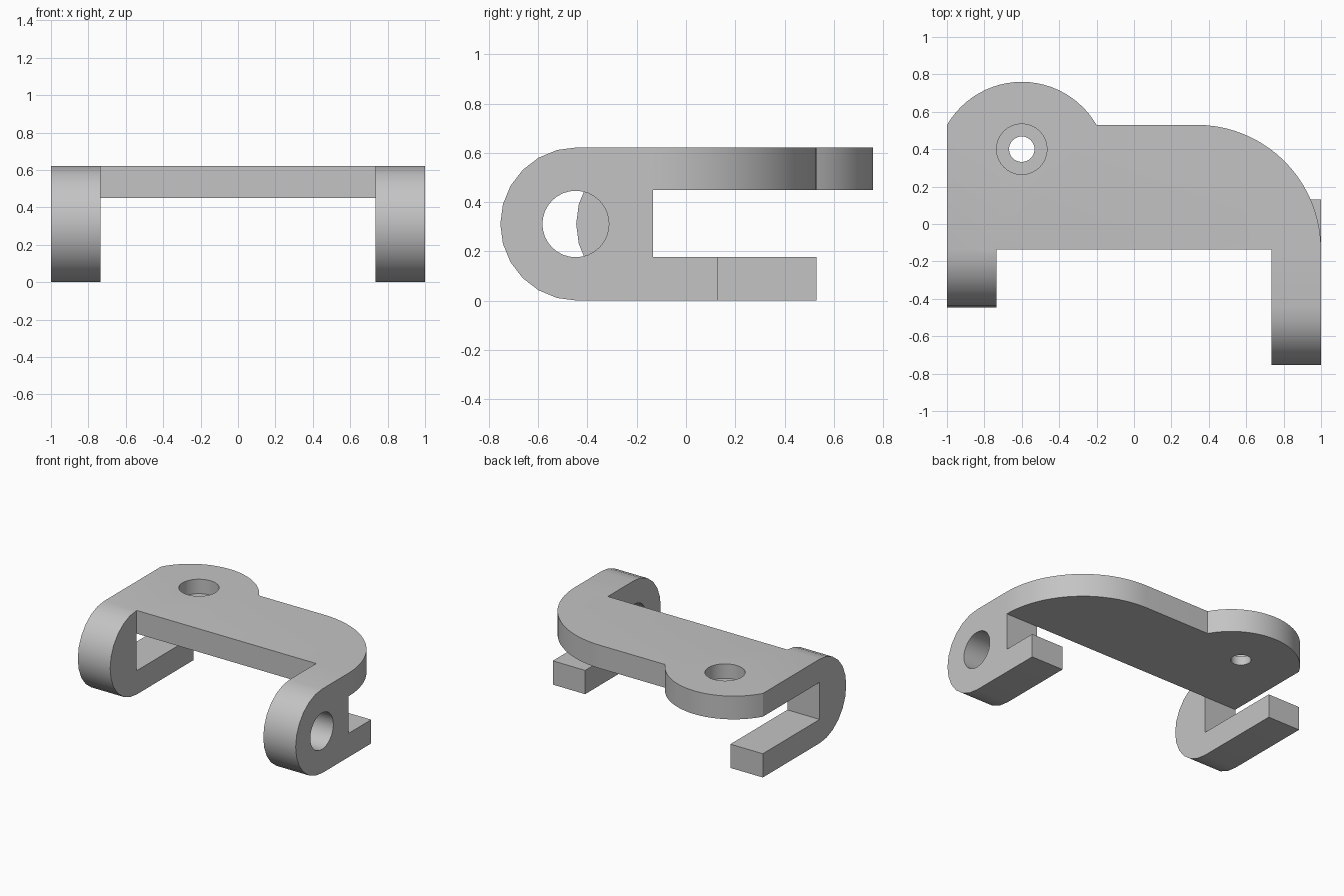
import bpy
import bmesh
from math import sin, cos, pi, radians
from mathutils import Vector

if "Cube" in bpy.data.objects:
    bpy.data.objects.remove(bpy.data.objects["Cube"], do_unlink=True)

# Shared dimensions
HEIGHT = 0.622
PLATE_BOTTOM = 0.45
ARM_TOP = 0.176
RADIUS = HEIGHT / 2
EDGE_Y = -0.135
BACK_Y = 0.53
HOOK_INNER = 0.735

grey = bpy.data.materials.new("plain grey")
grey.use_nodes = True
colour = (0.55, 0.55, 0.55, 1)
grey.diffuse_color = colour
grey.node_tree.nodes["Principled BSDF"].inputs["Base Color"].default_value = colour


def arc(cx, cy, r, start, end, steps):
    angles = [radians(start + (end - start) * i / steps) for i in range(steps + 1)]
    return [(cx + r * cos(a), cy + r * sin(a)) for a in angles]


def prism(name, outline, low, high, axis):
    """Extrude an outline along x (outline in y, z) or z (outline in x, y)."""
    bm = bmesh.new()
    place = (lambda p: (low, *p)) if axis == "x" else (lambda p: (*p, low))
    shift = Vector((high - low, 0, 0)) if axis == "x" else Vector((0, 0, high - low))
    face = bm.faces.new([bm.verts.new(place(p)) for p in outline])
    top = bmesh.ops.extrude_face_region(bm, geom=[face])
    moved = [v for v in top["geom"] if isinstance(v, bmesh.types.BMVert)]
    bmesh.ops.translate(bm, verts=moved, vec=shift)
    bmesh.ops.recalc_face_normals(bm, faces=bm.faces[:])
    mesh = bpy.data.meshes.new(name)
    bm.to_mesh(mesh)
    bm.free()
    mesh.materials.append(grey)
    obj = bpy.data.objects.new(name, mesh)
    bpy.context.collection.objects.link(obj)
    return obj


def combine(target, other, operation):
    mod = target.modifiers.new(operation.lower(), "BOOLEAN")
    mod.operation = operation
    mod.solver = "EXACT"
    mod.object = other
    bpy.context.view_layer.objects.active = target
    bpy.ops.object.modifier_apply(modifier=mod.name)
    bpy.data.objects.remove(other, do_unlink=True)


def hook(name, low, high, centre_y, arm_end):
    """Rounded nose with a flat lower arm reaching back."""
    outline = arc(centre_y, RADIUS, RADIUS, 90, 270, 12)
    outline += [(arm_end, 0), (arm_end, ARM_TOP), (EDGE_Y, ARM_TOP), (EDGE_Y, HEIGHT)]
    if abs(centre_y - EDGE_Y) < 0.001:
        outline.pop()
    return prism(name, outline, low, high, "x")


# Top plate with a round lobe and a swept corner
corner_r = 0.665
outline = [(-1, EDGE_Y), (1, EDGE_Y)]
outline += arc(1 - corner_r, EDGE_Y, corner_r, 0, 90, 20)[1:]
outline += arc(-0.6, 0.298, 0.462, 30, 150, 24)
bracket = prism("bracket", outline, PLATE_BOTTOM, HEIGHT, "z")

# Two hooks under the front edge
combine(bracket, hook("right_hook", -1, -HOOK_INNER, EDGE_Y, BACK_Y), "UNION")
combine(bracket, hook("left_hook", HOOK_INNER, 1, -0.443, 0.13), "UNION")

# Stepped screw hole in the lobe, and the pin hole in the left hook
for r, bottom in ((0.135, HEIGHT - 0.107), (0.068, 0.4)):
    circle = arc(-0.6, 0.4, r, 0, 360, 32)[:-1]
    combine(bracket, prism("screw_hole", circle, bottom, 0.7, "z"), "DIFFERENCE")
circle = arc(-0.448, RADIUS, 0.135, 0, 360, 32)[:-1]
combine(bracket, prism("pin_hole", circle, 0.6, 1.1, "x"), "DIFFERENCE")

# Smooth the curves and keep the corners crisp
for obj in bpy.context.selected_objects:
    obj.select_set(False)
bracket.select_set(True)
bpy.context.view_layer.objects.active = bracket
bpy.ops.object.shade_smooth_by_angle(angle=radians(25))
